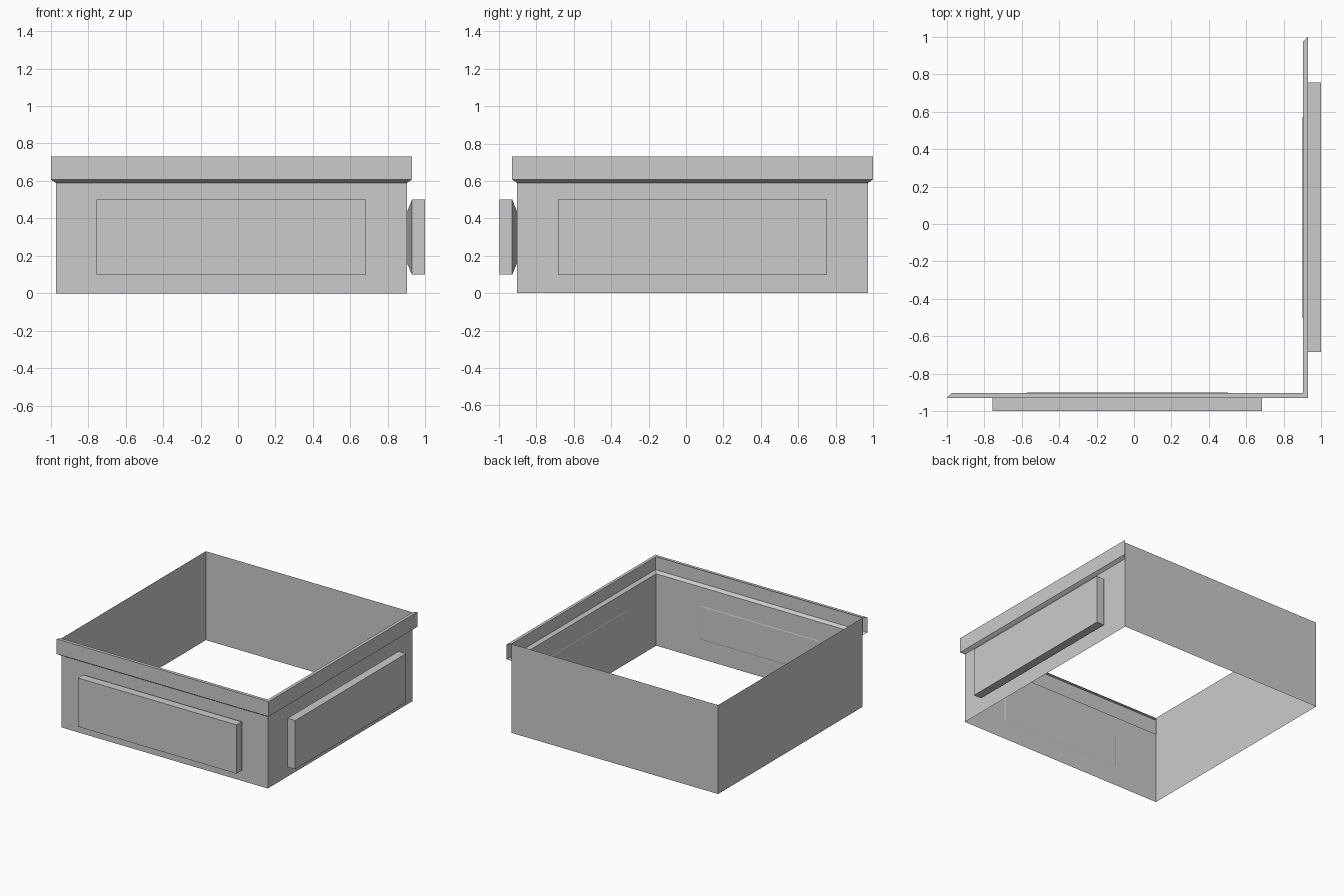
import bpy
import bmesh
from mathutils import Vector

if "Cube" in bpy.data.objects:
    bpy.data.objects.remove(bpy.data.objects["Cube"])

LO, HI = 0.973, 0.903      # plan distances of plain and trimmed walls
TOP, STEP = 0.73, 0.59     # rim top, start of the flare
D = 0.026                  # how far the rim stands out


def make_object(name, bm):
    bmesh.ops.remove_doubles(bm, verts=bm.verts, dist=1e-5)
    mesh = bpy.data.meshes.new(name)
    bm.to_mesh(mesh)
    bm.free()
    obj = bpy.data.objects.new(name, mesh)
    bpy.context.collection.objects.link(obj)
    return obj


def sweep(bm, corners, profile):
    """Sweep an (offset, z) profile along mitred plan corners."""
    rows = []
    for (x, y), (ox, oy) in corners:
        rows.append([bm.verts.new((x + ox * d, y + oy * d, z)) for d, z in profile])
    for a, b in zip(rows, rows[1:]):
        for i in range(len(profile) - 1):
            bm.faces.new((a[i], b[i], b[i + 1], a[i + 1]))


# Trimmed front and right walls: plain wall, sloped step, raised rim, top lip
bm = bmesh.new()
sweep(bm,
      [((-LO, -HI), (-1, -1)), ((HI, -HI), (1, -1)), ((HI, LO), (1, 1))],
      [(0, 0), (0, STEP), (D, STEP + 0.017), (D, TOP), (0, TOP)])
make_object("front_and_right_wall_with_rim", bm)

# Plain back and left walls
bm = bmesh.new()
sweep(bm,
      [((HI, LO), (0, 0)), ((-LO, LO), (0, 0)), ((-LO, -HI), (0, 0))],
      [(0, 0), (0, TOP)])
make_object("back_and_left_wall", bm)


def panel(name, place):
    """Raised panel whose back tapers to a smaller rectangle on the wall."""
    # half width, bottom, top, distance from the centre
    sections = [(0.535, 0.165, 0.43, HI - 0.002),
                (0.72, 0.10, 0.50, HI + 0.026),
                (0.72, 0.10, 0.50, 0.998)]
    mid = (HI - LO) / 2
    bm = bmesh.new()
    rings = []
    for w, z0, z1, out in sections:
        pts = [(mid - w, z0), (mid + w, z0), (mid + w, z1), (mid - w, z1)]
        rings.append([bm.verts.new(place(u, out, z)) for u, z in pts])
    for a, b in zip(rings, rings[1:]):
        for i in range(4):
            j = (i + 1) % 4
            bm.faces.new((a[i], a[j], b[j], b[i]))
    bm.faces.new(rings[0])
    bm.faces.new(rings[-1])
    bmesh.ops.recalc_face_normals(bm, faces=bm.faces)
    make_object(name, bm)


# The two panels mirror each other across the plan diagonal
panel("front_panel", lambda u, out, z: Vector((u, -out, z)))
panel("right_panel", lambda u, out, z: Vector((out, -u, z)))
